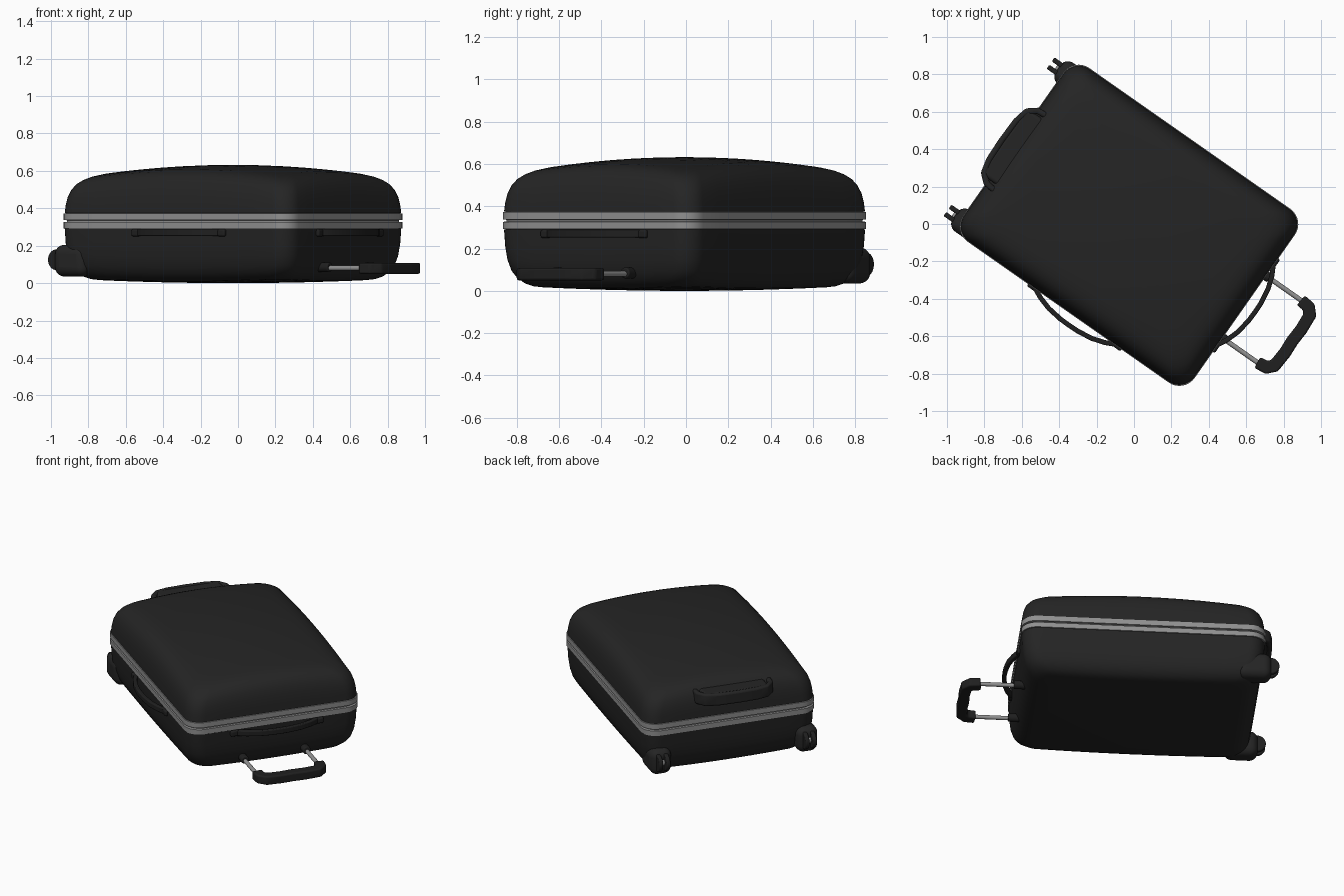
import bpy, bmesh
from math import sin, cos, pi, radians
from mathutils import Matrix, Vector

if "Cube" in bpy.data.objects:
    bpy.data.objects.remove(bpy.data.objects["Cube"])

# Everything is built along local axes, then turned about z
TURN = Matrix.Rotation(radians(-35), 4, 'Z')
CU, CV = -0.018, -0.021          # case centre
A, B, RAD = 0.752, 0.563, 0.1    # half length, half width, corner radius


def material(name, c):
    m = bpy.data.materials.new(name)
    m.diffuse_color = (c, c, c, 1)
    m.use_nodes = True
    m.node_tree.nodes["Principled BSDF"].inputs["Base Color"].default_value = m.diffuse_color
    return m


BLACK = material("black_plastic", 0.018)
DARK = material("black_rubber", 0.014)
GREY = material("grey_trim", 0.28)


def finish(name, bm, mat, bevel=0.0, segs=3, angle=40):
    bmesh.ops.recalc_face_normals(bm, faces=bm.faces)
    bm.transform(TURN)
    me = bpy.data.meshes.new(name)
    bm.to_mesh(me)
    bm.free()
    me.materials.append(mat)
    ob = bpy.data.objects.new(name, me)
    bpy.context.collection.objects.link(ob)
    if bevel:
        mod = ob.modifiers.new("bevel", 'BEVEL')
        mod.width, mod.segments = bevel, segs
        mod.limit_method = 'ANGLE'
        mod.angle_limit = radians(35)
    bpy.ops.object.select_all(action='DESELECT')
    ob.select_set(True)
    bpy.context.view_layer.objects.active = ob
    bpy.ops.object.shade_smooth_by_angle(angle=radians(angle))
    return ob


def rounded_rect(inset, scale=1.0, corner=8, side=10):
    """Outline of the case, pulled in by inset."""
    a, b = A - inset, B - inset
    arcs = []
    for k, (sx, sy) in enumerate([(1, 1), (-1, 1), (-1, -1), (1, -1)]):
        arcs.append([Vector((sx * (a - RAD) + RAD * cos(t), sy * (b - RAD) + RAD * sin(t)))
                     for t in [(k + i / corner) * pi / 2 for i in range(corner + 1)]])
    pts = []
    for k in range(4):
        pts += arcs[k]
        p, q = arcs[k][-1], arcs[(k + 1) % 4][0]
        pts += [p.lerp(q, i / side) for i in range(1, side)]
    return [p * scale for p in pts]


def loft(bm, rings, centre=None):
    vr = [[bm.verts.new(p) for p in r] for r in rings]
    n = len(vr[0])
    for r, s in zip(vr, vr[1:]):
        for i in range(n):
            j = (i + 1) % n
            bm.faces.new((r[i], r[j], s[j], s[i]))
    if centre:
        c = bm.verts.new(centre)
        for i in range(n):
            bm.faces.new((vr[-1][i], vr[-1][(i + 1) % n], c))


def shell(name, z_rim, z_crown, drop_u, drop_v, profile):
    """Half of the case: rim wall, round shoulder and a domed face."""
    def dome(p):
        return z_crown - drop_u * (p.x / A) ** 2 - drop_v * (p.y / B) ** 2
    steps = [(i, f, 1.0) for i, f in profile]
    steps += [(profile[-1][0], 1.0, s) for s in (0.88, 0.74, 0.58, 0.4, 0.2)]
    rings = []
    for inset, f, s in steps:
        rings.append([(p.x + CU, p.y + CV, z_rim + f * (dome(p) - z_rim))
                      for p in rounded_rect(inset, s)])
    bm = bmesh.new()
    loft(bm, rings, (CU, CV, z_crown))
    return finish(name, bm, BLACK)


def strap(name, path, half, z0, z1, mat, bevel):
    """Flat band of given half thickness swept along a path in plan."""
    pts = [Vector(p) for p in path]
    bm = bmesh.new()
    rings = []
    for i, p in enumerate(pts):
        d1 = (p - pts[i - 1]).normalized() if i else (pts[1] - p).normalized()
        d2 = (pts[i + 1] - p).normalized() if i < len(pts) - 1 else d1
        d = (d1 + d2).normalized()
        n = Vector((-d.y, d.x)) * half / max(0.5, d.dot(d1))
        a, b = p + n, p - n
        rings.append([bm.verts.new((*q, z)) for q, z in ((a, z0), (b, z0), (b, z1), (a, z1))])
    for r, s in zip(rings, rings[1:]):
        for i in range(4):
            bm.faces.new((r[i], r[(i + 1) % 4], s[(i + 1) % 4], s[i]))
    bm.faces.new(rings[0])
    bm.faces.new(rings[-1])
    return finish(name, bm, mat, bevel)


def box(name, lo, hi, mat, bevel, segs=4):
    lo, hi = Vector(lo), Vector(hi)
    bm = bmesh.new()
    bmesh.ops.create_cube(bm, size=1, matrix=Matrix.Translation((lo + hi) / 2)
                          @ Matrix.Diagonal((*(hi - lo), 1)))
    return finish(name, bm, mat, bevel, segs)


def rod(name, centre, radius, length, axis, mat, bevel=0.0, sides=24):
    rot = Matrix.Rotation(pi / 2, 4, 'Y' if axis == 'u' else 'X')
    bm = bmesh.new()
    bmesh.ops.create_cone(bm, cap_ends=True, segments=sides, radius1=radius, radius2=radius,
                          depth=length, matrix=Matrix.Translation(centre) @ rot)
    return finish(name, bm, mat, bevel)


# Case halves
shell("upper_shell", 0.374, 0.632, 0.05, 0.045,
      [(0.0, 0), (0.004, 0.25), (0.012, 0.5), (0.026, 0.7), (0.045, 0.84),
       (0.072, 0.93), (0.105, 0.98), (0.15, 1.0)])
shell("lower_shell", 0.291, 0.0, -0.015, -0.015,
      [(0.0, 0), (0.004, 0.3), (0.012, 0.55), (0.026, 0.74), (0.045, 0.86),
       (0.072, 0.95), (0.1, 0.99), (0.13, 1.0)])

# Grey closing band with a groove round the middle
bm = bmesh.new()
loft(bm, [[(p.x + CU, p.y + CV, z) for p in rounded_rect(i)] for i, z in
          [(0.01, 0.290), (-0.004, 0.293), (-0.004, 0.326), (0.008, 0.328),
           (0.008, 0.336), (-0.004, 0.338), (-0.004, 0.372), (0.01, 0.375)]])
finish("closing_band", bm, GREY, angle=30)

# Carry straps under the band, on the long side and on the end
bow = [(-1, -0.2), (-0.93, 0.15), (-0.75, 0.5), (-0.5, 0.82), (-0.2, 0.98), (0, 1),
       (0.2, 0.98), (0.5, 0.82), (0.75, 0.5), (0.93, 0.15), (1, -0.2)]
strap("side_carry_handle", [(0.025 + 0.28 * s, -0.575 - 0.068 * h) for s, h in bow],
      0.013, 0.252, 0.289, DARK, 0.006)
strap("end_carry_handle", [(0.725 + 0.075 * h, -0.013 + 0.28 * s) for s, h in bow],
      0.013, 0.252, 0.289, DARK, 0.006)
for s in (-1, 1):
    box("side_handle_mount", (0.025 + s * 0.28 - 0.025, -0.6, 0.25),
        (0.025 + s * 0.28 + 0.025, -0.55, 0.289), DARK, 0.01)
    box("end_handle_mount", (0.70, -0.013 + s * 0.28 - 0.025, 0.25),
        (0.75, -0.013 + s * 0.28 + 0.025, 0.289), DARK, 0.01)

# Moulded grip ledge on the wheel end
strap("end_grip_ledge", [(-0.66, -0.285), (-0.77, -0.275), (-0.815, -0.235), (-0.832, -0.16),
                         (-0.836, -0.04), (-0.832, 0.09), (-0.815, 0.165), (-0.77, 0.2),
                         (-0.66, 0.21)], 0.016, 0.47, 0.55, BLACK, 0.012)
box("end_grip_fill", (-0.83, -0.25, 0.475), (-0.66, 0.18, 0.548), BLACK, 0.02)

# Telescopic pull handle
for v in (-0.228, 0.178):
    rod("pull_handle_tube", (0.8, v, 0.08), 0.013, 0.42, 'u', GREY)
    rod("pull_handle_sleeve", (0.71, v, 0.085), 0.026, 0.1, 'u', DARK, 0.006)
strap("pull_handle_grip", [(0.965, 0.178), (1.02, 0.172), (1.05, 0.14), (1.056, 0.05),
                           (1.052, -0.025), (1.056, -0.1), (1.05, -0.19), (1.02, -0.222),
                           (0.965, -0.228)], 0.033, 0.05, 0.108, DARK, 0.014)

# Wheels in their corner housings
for v in (-0.512, 0.449):
    box("wheel_housing", (-0.81, v - 0.07, 0.035), (-0.60, v + 0.07, 0.205), BLACK, 0.05, 6)
    rod("wheel_axle", (-0.803, v, 0.125), 0.02, 0.07, 'v', GREY)
    for s in (-1, 1):
        rod("wheel", (-0.803, v + s * 0.024, 0.125), 0.056, 0.026, 'v', DARK, 0.007, 32)
